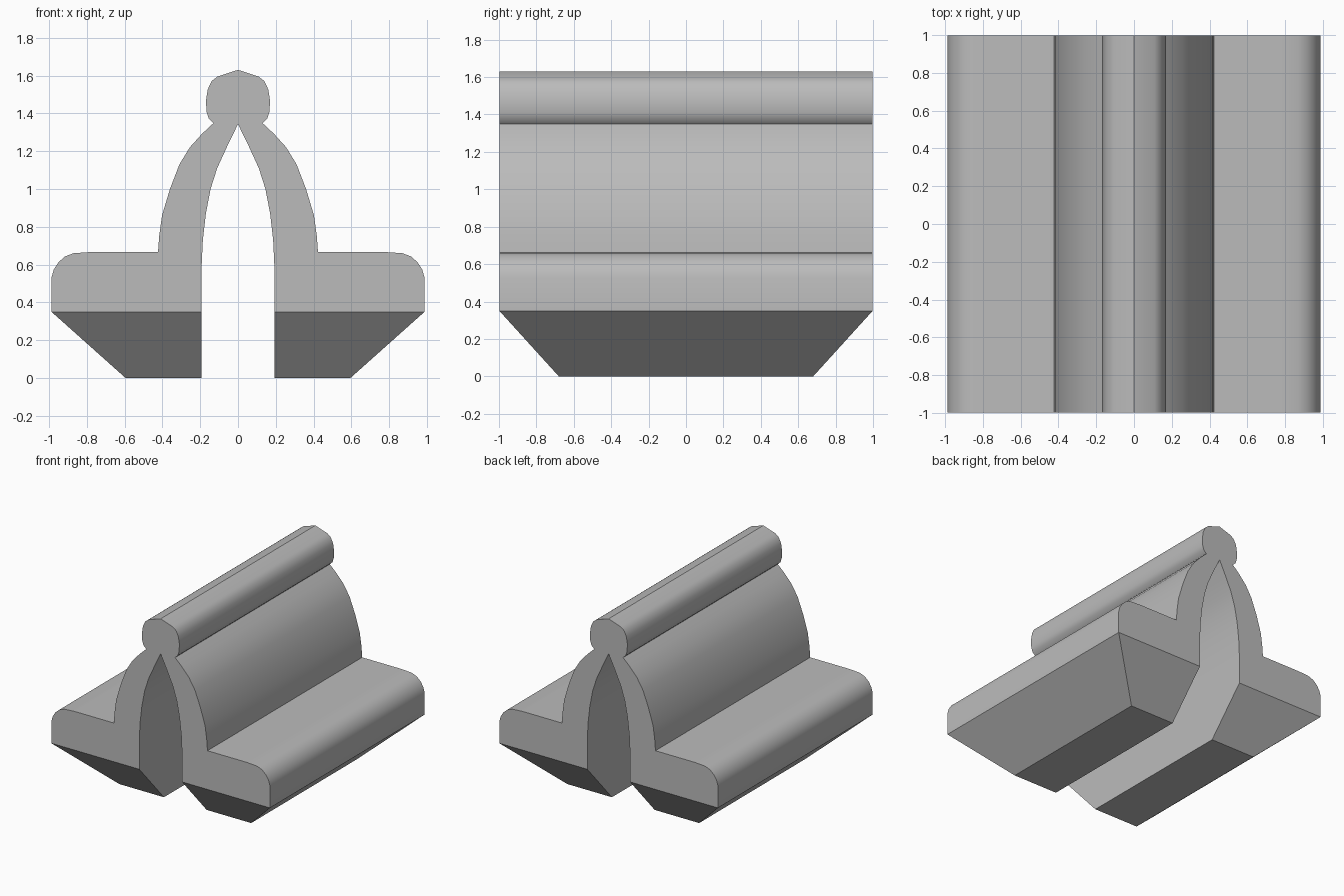
import bpy, bmesh, math

if "Cube" in bpy.data.objects:
    bpy.data.objects.remove(bpy.data.objects["Cube"])

L = 0.998  # half length along y

# right half of the cross-section: foot, shoulder, arch flank, top bead
outer = [(0.193, 0.35), (0.987, 0.35), (0.987, 0.53), (0.975, 0.573), (0.95, 0.612),
         (0.915, 0.643), (0.87, 0.66), (0.78, 0.666), (0.423, 0.666), (0.417, 0.75),
         (0.402, 0.86), (0.36, 1.0), (0.31, 1.13), (0.255, 1.22), (0.19, 1.292),
         (0.13, 1.348), (0.155, 1.372), (0.167, 1.41), (0.169, 1.47), (0.16, 1.527),
         (0.14, 1.57), (0.108, 1.595), (0.0, 1.63)]
# inner arch from the apex down to the slot
inner = [(0.0, 1.343), (0.055, 1.23), (0.11, 1.11), (0.145, 1.0),
         (0.17, 0.87), (0.186, 0.73), (0.193, 0.58)]


def mirror(points):
    return [(-x, z) for x, z in reversed(points)]


profile = outer + mirror(outer)[1:] + mirror(inner) + inner[1:]

# main body: cross-section extruded along y
bm = bmesh.new()
front = [bm.verts.new((x, -L, z)) for x, z in profile]
back = [bm.verts.new((x, L, z)) for x, z in profile]
bm.faces.new(front)
bm.faces.new(back[::-1])
feet = []
for i in range(len(profile)):
    j = (i + 1) % len(profile)
    f = bm.faces.new((front[j], front[i], back[i], back[j]))
    if profile[i][1] == 0.35 and profile[j][1] == 0.35:
        feet.append(f)

# tapered feet: lower faces pulled down and narrowed
for f in feet:
    foot = bmesh.ops.extrude_discrete_faces(bm, faces=[f])["faces"][0]
    for v in foot.verts:
        v.co.z = 0
        v.co.y *= 0.68 / L
        if abs(v.co.x) > 0.5:
            v.co.x = math.copysign(0.595, v.co.x)
bmesh.ops.recalc_face_normals(bm, faces=bm.faces)

mesh = bpy.data.meshes.new("arched_clip")
bm.to_mesh(mesh)
bm.free()
body = bpy.data.objects.new("arched_clip", mesh)
bpy.context.collection.objects.link(body)

grey = bpy.data.materials.new("plain grey")
grey.diffuse_color = (0.5, 0.5, 0.5, 1)
grey.use_nodes = True
grey.node_tree.nodes["Principled BSDF"].inputs["Base Color"].default_value = grey.diffuse_color
mesh.materials.append(grey)

bpy.context.view_layer.objects.active = body
body.select_set(True)
bpy.ops.object.shade_smooth_by_angle(angle=math.radians(30))
